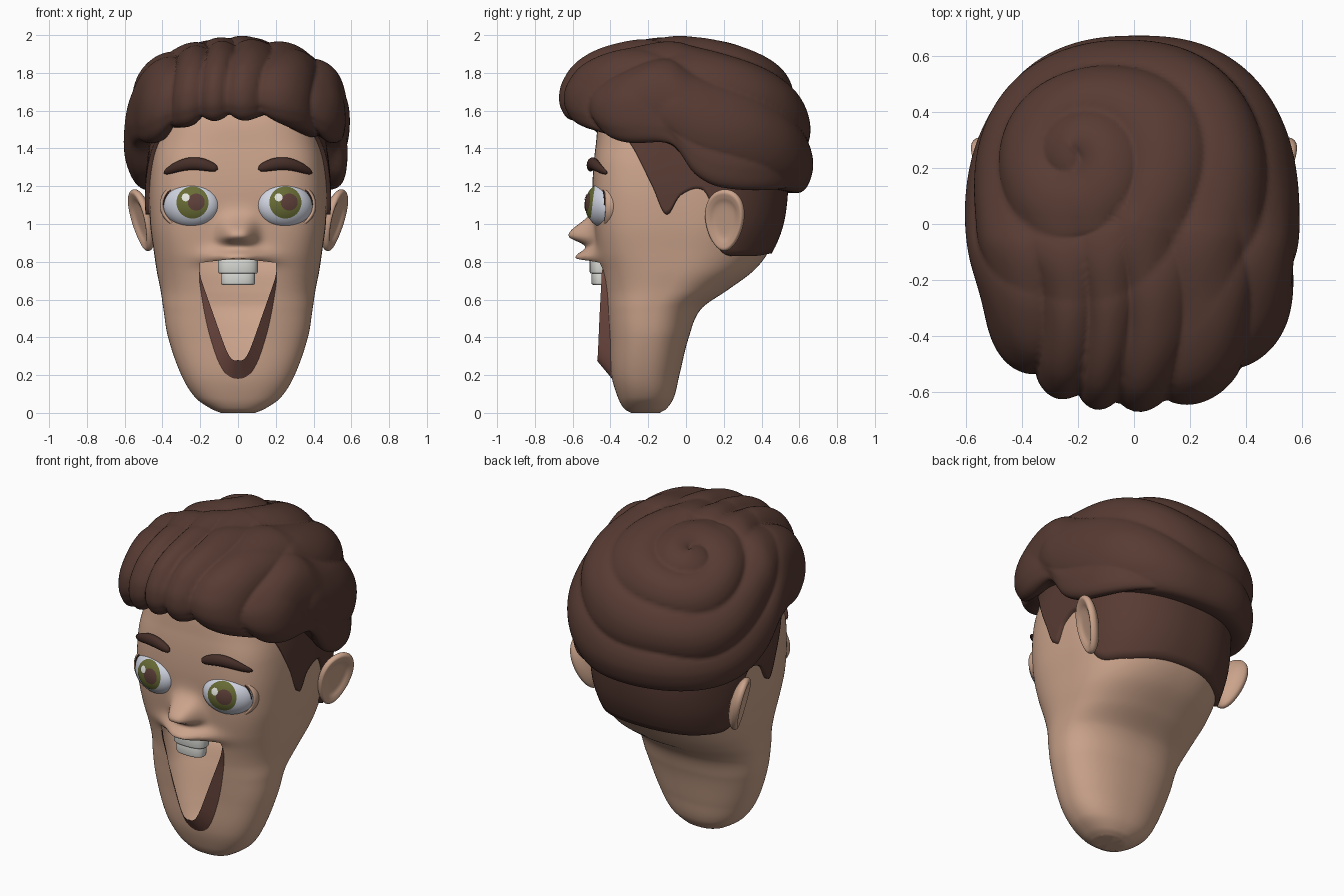
import bpy, bmesh, math
from mathutils import Vector

cube = bpy.data.objects.get("Cube")
if cube:
    bpy.data.objects.remove(cube)


def material(name, r, g, b):
    m = bpy.data.materials.new(name)
    m.use_nodes = True
    m.diffuse_color = (r, g, b, 1)
    m.node_tree.nodes["Principled BSDF"].inputs["Base Color"].default_value = (r, g, b, 1)
    return m


SKIN = material("skin", .60, .37, .26)
HAIR = material("hair_brown", .096, .044, .033)
BROW = material("brow_brown", .062, .028, .022)
LIP = material("lip_red_brown", .23, .097, .075)
TOOTH = material("tooth_white", .67, .68, .64)
SCLERA = material("eye_white", .64, .67, .76)
IRIS = material("iris_olive", .14, .15, .035)
PUPIL = material("pupil_brown", .11, .05, .04)
GLINT = material("glint_white", .8, .8, .75)
TAU = math.tau


def finish(name, bm, mat):
    bmesh.ops.remove_doubles(bm, verts=bm.verts, dist=1e-5)
    me = bpy.data.meshes.new(name)
    bm.to_mesh(me)
    bm.free()
    me.materials.append(mat)
    me.shade_smooth()
    ob = bpy.data.objects.new(name, me)
    bpy.context.collection.objects.link(ob)
    return ob


def skin_rows(rows, wrap=True, loop=False):
    """Bridge rows of points into a quad surface."""
    bm = bmesh.new()
    vs = [[bm.verts.new(p) for p in r] for r in rows]
    n, m = len(rows), len(rows[0])
    for i in range(n if loop else n - 1):
        for j in range(m if wrap else m - 1):
            a, b = vs[i], vs[(i + 1) % n]
            k = (j + 1) % m
            bm.faces.new((a[j], a[k], b[k], b[j]))
    bmesh.ops.remove_doubles(bm, verts=bm.verts, dist=1e-5)
    bmesh.ops.recalc_face_normals(bm, faces=bm.faces)
    return bm


def face_front(bm):
    """Turn an open sheet so that it faces -y."""
    if sum(f.normal.y for f in bm.faces) > 0:
        bmesh.ops.reverse_faces(bm, faces=bm.faces)
    return bm


def interp(tab, k):
    """Smooth interpolation of a table keyed by its first column."""
    k = min(max(k, tab[0][0]), tab[-1][0])
    i = max(j for j in range(len(tab) - 1) if tab[j][0] <= k)
    h = tab[i + 1][0] - tab[i][0]
    t = (k - tab[i][0]) / h

    def slope(j, c):
        a, b = tab[max(j - 1, 0)], tab[min(j + 1, len(tab) - 1)]
        return (b[c] - a[c]) / (b[0] - a[0])
    out = []
    for c in range(1, len(tab[0])):
        p, q = tab[i][c], tab[i + 1][c]
        u = t * t * (3 - 2 * t)
        out.append(p + (q - p) * u + h * t * (1 - t) * ((1 - t) * slope(i, c) - t * slope(i + 1, c)))
    return out


def power(v, e):
    return math.copysign(abs(v) ** e, v)


def smooth(a, b, v):
    t = min(max((v - a) / (b - a), 0), 1)
    return t * t * (3 - 2 * t)


# Head: height, half width, front y, back y
HEAD = [(0, .09, -.29, -.14), (.02, .14, -.325, -.105), (.08, .225, -.36, -.065), (.2, .3, -.395, -.035),
        (.4, .37, -.41, .015), (.55, .395, -.425, .08), (.65, .41, -.435, .22), (.75, .43, -.45, .355),
        (.85, .445, -.47, .435), (1, .465, -.485, .495), (1.2, .47, -.495, .52), (1.4, .45, -.48, .52),
        (1.6, .41, -.44, .48), (1.75, .3, -.3, .35)]


def section(z):
    hw, f, b = interp(HEAD, z)
    return hw, (f + b) / 2, (b - f) / 2, 2.5 + 1.3 * smooth(.5, 1.05, z) - .7 * smooth(1.3, 1.55, z)


def head_point(a, z, off=0):
    hw, c, d, n = section(z)
    if math.sin(a) > 0:
        n = 2.3
    r = (abs(math.cos(a)) ** n + abs(math.sin(a)) ** n) ** (-1 / n)
    return Vector(((hw + off) * r * math.cos(a), c + (d + off) * r * math.sin(a), z))


def face_y(x, z):
    hw, c, d, n = section(z)
    return c - d * max(1 - abs(x / hw) ** n, 0) ** (1 / n)


def sculpted(a, z):
    """Head point with the nose and upper lip pushed forward."""
    p = head_point(a, z)
    if p.y < 0:
        lip = math.exp(-(p.x / .14) ** 2 - ((z - .822) / (.05 if z > .822 else .04)) ** 2)
        nose = math.exp(-abs(p.x / .092) ** 3 - ((z - .937) / (.085 if z > .937 else .045)) ** 2)
        p.y -= .12 * lip + .142 * nose
    return p


rows = [[sculpted(TAU * j / 216, 1.75 * (i / 170) ** 1.15) for j in range(216)] for i in range(171)]
rows = [[(0, -.21, 0)] * 216] + rows + [[(0, 0, 1.78)] * 216]
bm = skin_rows(rows)

# Open mouth cut through the front of the head
side = [(.2, .795), (.205, .7), (.165, .47), (.115, .3), (.075, .22), (.035, .187), (0, .18)]
outline = [(-x, z) for x, z in side] + side[-2::-1] + [(0, .818)]
edges = list(zip(outline, outline[1:] + outline[:1]))
for (x, z), (x2, z2) in edges:
    faces = [f for f in bm.faces if f.calc_center_median().y < -.15 and f.calc_center_median().z < .9]
    geom = faces + list({e for f in faces for e in f.edges}) + list({v for f in faces for v in f.verts})
    bmesh.ops.bisect_plane(bm, geom=geom, dist=1e-5, plane_co=(x, 0, z), plane_no=(z - z2, 0, x2 - x))


def in_mouth(p):
    return p.y < -.2 and all((b[0] - a[0]) * (p.z - a[1]) - (b[1] - a[1]) * (p.x - a[0]) > 0 for a, b in edges)


bmesh.ops.delete(bm, geom=[f for f in bm.faces if in_mouth(f.calc_center_median())], context='FACES')
finish("head", bm, SKIN)

# Lower lip: a V band that flares forward
LIP_PATH = [(0, 0, .18), (.1, .035, .187), (.2, .075, .22), (.32, .115, .3), (.55, .165, .47),
            (.9, .203, .69), (1, .205, .76)]
outer, inner = [], []
for i in range(61):
    t = i / 30 - 1
    w = 1 - abs(t)
    x, z = interp(LIP_PATH, abs(t))
    x = math.copysign(x, t)
    outer.append((x, face_y(x, z), z))
    inner.append((x * (1 - .5 * w), -.445 - .028 * w, z + .1 * w))
finish("lower_lip", face_front(skin_rows([outer, inner], wrap=False)), LIP)


def tube(name, pts, radii, depth, mat, loop=False):
    """Oval tube along a path lying roughly in the front plane."""
    rows, n = [], len(pts)
    for i, p in enumerate(pts):
        a = pts[(i - 1) % n] if loop else pts[max(i - 1, 0)]
        b = pts[(i + 1) % n] if loop else pts[min(i + 1, n - 1)]
        side = Vector((a[2] - b[2], 0, b[0] - a[0])).normalized()
        rows.append([Vector(p) + side * radii[i] * math.cos(TAU * j / 16)
                     + Vector((0, depth * radii[i] * math.sin(TAU * j / 16), 0)) for j in range(16)])
    return finish(name, skin_rows(rows, loop=loop), mat)


# Teeth
for name, w, d, z, h in (("upper_tooth", .105, .06, .775, .075), ("lower_tooth", .09, .05, .71, .065)):
    bm = bmesh.new()
    bmesh.ops.create_cone(bm, cap_ends=True, segments=40, radius1=1, radius2=1, depth=h)
    for v in bm.verts:
        v.co = (w * power(v.co.x, .8), -.45 + d * power(v.co.y, .8), z + v.co.z)
    tooth = finish(name, bm, TOOTH)
    bevel = tooth.modifiers.new("round", 'BEVEL')
    bevel.width, bevel.segments = .01, 3

# Eyes, lids, brows and ears
RX, RY, RZ, EZ = .15, .095, .12, 1.1
EAR = [(0, 0, 0), (1, .5, .002), (2, .75, .014), (3, .92, .018), (4, 1, .002),
       (5, .93, -.02), (6, .6, -.045), (7, 0, -.06)]
ts = [i / 30 for i in range(31)]
arch = [math.sin(math.pi * t) for t in ts]
for s, tag in ((1, "left"), (-1, "right")):
    ex = s * .246

    def mid_y(x):
        return -.432 + .18 * (abs(x) - .248)

    bm = bmesh.new()
    bmesh.ops.create_uvsphere(bm, u_segments=40, v_segments=24, radius=1)
    for v in bm.verts:
        x = ex + RX * v.co.x
        v.co = (x, mid_y(x) + RY * v.co.y, EZ + RZ * v.co.z)
    finish(tag + "_eyeball", bm, SCLERA)

    def eye_disc(name, cx, cz, r, lift, mat):
        rows = []
        for k in range(9):
            row = []
            for j in range(40):
                x = cx + r * k / 8 * math.cos(TAU * j / 40)
                z = cz + r * k / 8 * math.sin(TAU * j / 40)
                q = 1 - ((x - ex) / RX) ** 2 - ((z - EZ) / RZ) ** 2
                row.append((x, mid_y(x) - RY * math.sqrt(max(q, 0)) - lift, z))
            rows.append(row)
        finish(tag + name, face_front(skin_rows(rows)), mat)

    eye_disc("_iris", ex + .005, 1.114, .085, .003, IRIS)
    eye_disc("_pupil", ex + .025, 1.116, .045, .006, PUPIL)
    eye_disc("_glint", ex - .031, 1.141, .021, .009, GLINT)

    def around(a, grow, fwd):
        x = ex + (RX + grow) * math.cos(a)
        return (x, mid_y(x) - fwd, EZ + (RZ + grow) * math.sin(a))

    tube(tag + "_eyelid", [around(TAU * i / 60, .007, -.004) for i in range(60)], [.011] * 60, 2.4, SKIN, True)
    tube(tag + "_lash_line", [around(math.pi * t, -.002, .025) for t in ts], [.002 + .004 * a for a in arch], 1, BROW)

    path = [s * (.106 + .288 * t) for t in ts]
    heights = [1.29 + .04 * a - .022 * t for t, a in zip(ts, arch)]
    tube(tag + "_eyebrow", [(x, face_y(x, z) - .015, z) for x, z in zip(path, heights)],
         [.038 * a ** .4 * (1 - .25 * t) + 1e-4 for t, a in zip(ts, arch)], .8, BROW)

    u, w = Vector((s * .36, .93, 0)), Vector((s * .24, 0, .97))
    out = Vector((s * .88, -.4, -.22))
    rows = []
    for i in range(36):
        r, d = interp(EAR, i / 5)
        rows.append([Vector((s * .512, .205, 1.02)) + out * d
                     + u * r * .108 * math.cos(TAU * j / 48) * (1 + .2 * math.sin(TAU * j / 48))
                     + w * r * .168 * math.sin(TAU * j / 48) for j in range(48)])
    finish(tag + "_ear", skin_rows(rows), SKIN)

# Close-cropped hair: sideburns and nape, hairline height keyed by y
HAIRLINE = [(-.5, 1.58), (-.4, 1.52), (-.28, 1.4), (-.17, 1.2), (-.1, 1.05), (-.03, 1.15), (.09, 1.18),
            (.16, 1.05), (.22, .87), (.4, .83), (.55, .85)]
rows = []
for i in range(-1, 25):
    row = []
    for j in range(240):
        a = TAU * j / 240
        low = interp(HAIRLINE, head_point(a, 1.2).y)[0]
        row.append(head_point(a, low + (1.65 - low) * max(i, 0) / 24, .022 if i >= 0 else -.02))
    rows.append(row)
finish("cropped_hair", skin_rows(rows), HAIR)

# Swept hair mass: dome with a forward overhang, grooved into locks
LOWER = [(-.65, 1.565), (-.55, 1.51), (-.42, 1.45), (-.1, 1.42), (.05, 1.27), (.22, 1.2), (.66, 1.17)]
DOME = [(0, .7, .04), (1, .91, 0), (2, .985, .12), (3, 1, .28), (4, .97, .45), (5, .88, .65),
        (6, .72, .81), (7, .5, .915), (8, .25, .975), (9, 0, 1)]
rows = []
for i in range(91):
    r, f = interp(DOME, i / 10)
    row = []
    for j in range(240):
        a = TAU * j / 240
        y = (.665 if math.sin(a) > 0 else .655) * power(math.sin(a), 2 / 2.35)
        low = interp(LOWER, y)[0]
        row.append((.593 * r * power(math.cos(a), 2 / 2.35), r * y, low + (1.985 - low) * f))
    rows.append(row)
bm = skin_rows(rows)
bm.normal_update()
crown = Vector((-.22, .27, 1.94))
for v in bm.verts:
    p = v.co - crown
    wave = .02 * math.sin(7 * v.co.x + 5 * v.co.y)
    swirl = abs(math.sin(math.pi * (p.length + wave) / .24 + .5 * math.atan2(p.y, p.x))) ** .8
    warp = .05 * math.sin(5 * v.co.y) + .035 * math.sin(8 * v.co.x + 1)
    locks = abs(math.sin(math.pi * (v.co.x + warp) / .19 + .6)) ** .8
    front = 1 - smooth(-.4, .1, v.co.y)
    v.co += v.normal * (.032 * (swirl - .6) * (1 - front) + .042 * (locks - .6) * front)
finish("swept_hair", bm, HAIR)
